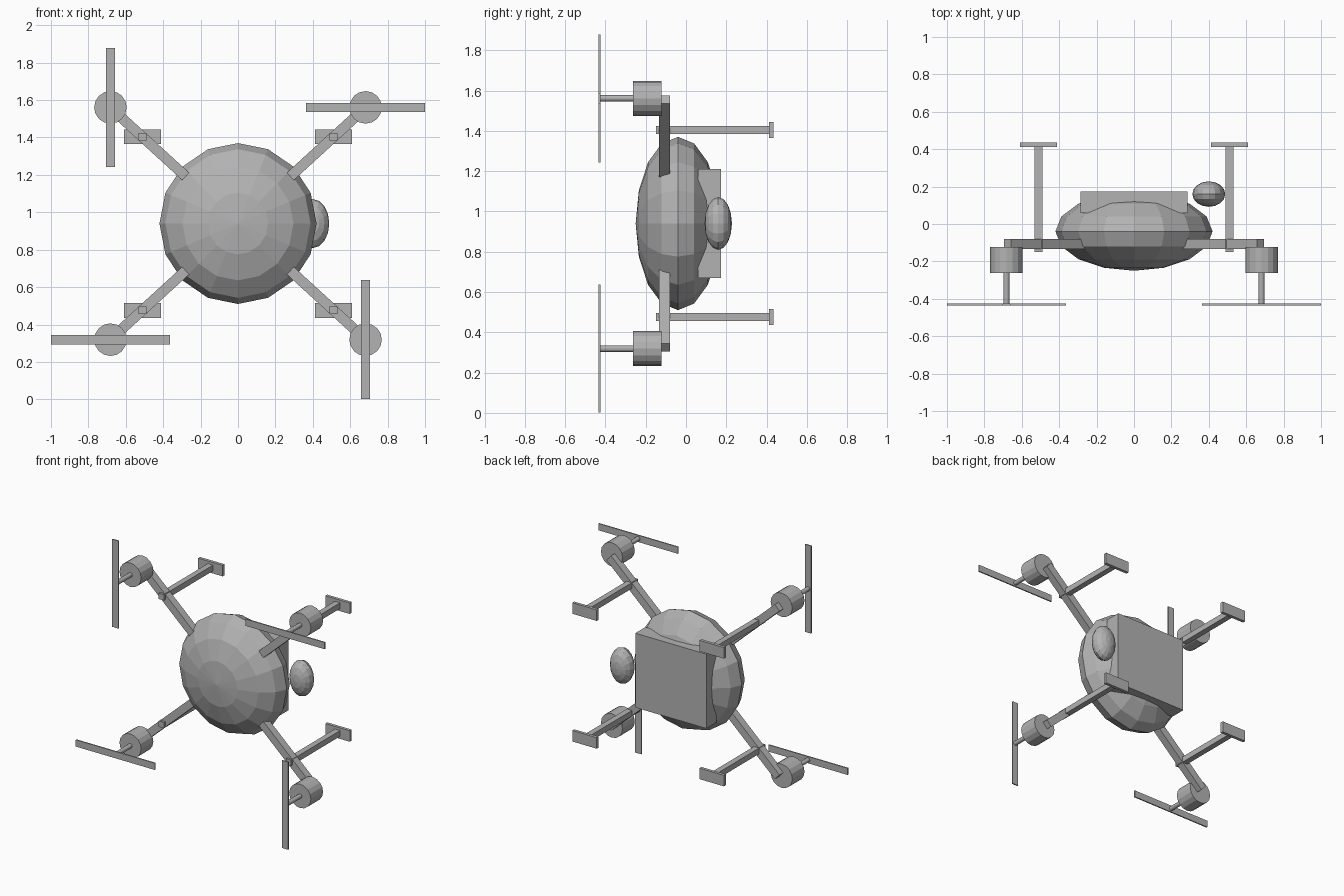
import bpy, bmesh
from math import atan2, hypot, pi
from mathutils import Matrix, Vector

cube = bpy.data.objects.get("Cube")
if cube:
    bpy.data.objects.remove(cube, do_unlink=True)

grey = bpy.data.materials.new("plain_grey")
grey.use_nodes = True
grey.diffuse_color = (0.45, 0.45, 0.45, 1)
grey.node_tree.nodes["Principled BSDF"].inputs["Base Color"].default_value = grey.diffuse_color

MID = 0.94                               # height of the craft's centre
TO_Y = Matrix.Rotation(pi / 2, 4, "X")   # turns a z axis onto y


def finish(name, bm, matrix):
    bm.transform(matrix)
    bmesh.ops.recalc_face_normals(bm, faces=bm.faces)
    mesh = bpy.data.meshes.new(name)
    bm.to_mesh(mesh)
    bm.free()
    mesh.materials.append(grey)
    bpy.context.collection.objects.link(bpy.data.objects.new(name, mesh))


def box(name, centre, size, tilt=0):
    bm = bmesh.new()
    bmesh.ops.create_cube(bm, size=1)
    finish(name, bm, Matrix.Translation(centre) @ Matrix.Rotation(tilt, 4, "Y")
           @ Matrix.Diagonal((*size, 1)))


def ellipsoid(name, centre, radii):
    bm = bmesh.new()
    bmesh.ops.create_uvsphere(bm, u_segments=16, v_segments=8, radius=1)
    finish(name, bm, Matrix.Translation(centre) @ Matrix.Diagonal((*radii, 1)) @ TO_Y)


def cylinder(name, x, z, radius, y0, y1):
    bm = bmesh.new()
    bmesh.ops.create_cone(bm, cap_ends=True, segments=16, radius1=radius,
                          radius2=radius, depth=y1 - y0)
    finish(name, bm, Matrix.Translation((x, (y0 + y1) / 2, z)) @ TO_Y)


# Body, battery pack and side pod
ellipsoid("body", (0, -0.04, MID), (0.42, 0.21, 0.43))
box("battery_pack", (0, 0.117, MID), (0.57, 0.115, 0.54))
ellipsoid("side_pod", (0.4, 0.16, MID), (0.088, 0.068, 0.131))

# Four arms, each with motor, propeller and landing leg
for side, sx in (("left", 1), ("right", -1)):
    for level, sz in (("upper", 1), ("lower", -1)):
        tag = f"{level}_{side}"
        inner = Vector((0.28 * sx, -0.107, MID + 0.252 * sz))
        outer = Vector((0.677 * sx, -0.107, MID + 0.615 * sz))
        run = outer - inner
        box("arm_" + tag, (inner + outer) / 2, (hypot(run.x, run.z), 0.055, 0.055),
            -atan2(run.z, run.x))

        mx, mz = 0.682 * sx, MID + 0.621 * sz
        cylinder("motor_" + tag, mx, mz, 0.087, -0.262, -0.122)
        cylinder("shaft_" + tag, mx, mz, 0.016, -0.43, -0.26)
        blade = (0.636, 0.009, 0.049) if sx == sz else (0.049, 0.009, 0.636)
        box("propeller_" + tag, (mx, -0.43, mz), blade)

        lx, lz = 0.511 * sx, MID + 0.464 * sz
        box("leg_" + tag, (lx, 0.135, lz), (0.042, 0.57, 0.042))
        box("foot_" + tag, (lx, 0.424, lz), (0.196, 0.022, 0.08))
